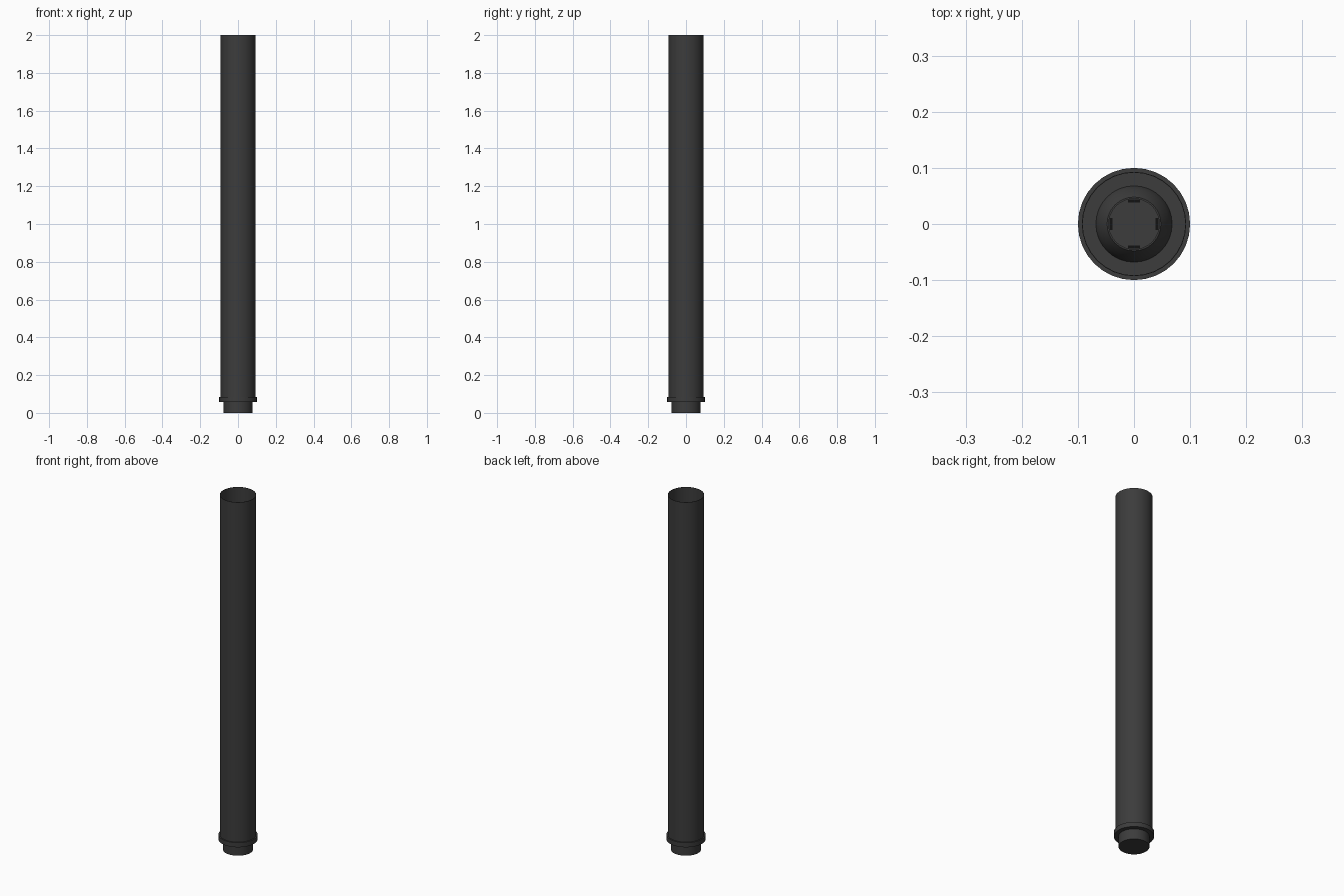
import bpy, bmesh, math

cube = bpy.data.objects.get("Cube")
if cube:
    bpy.data.objects.remove(cube, do_unlink=True)


def material(name, value):
    mat = bpy.data.materials.new(name)
    mat.use_nodes = True
    colour = (value, value, value, 1)
    mat.diffuse_color = colour
    mat.node_tree.nodes["Principled BSDF"].inputs["Base Color"].default_value = colour
    return mat


charcoal = material("charcoal", 0.045)
black = material("black", 0.006)


def finish(name, bm, mat):
    mesh = bpy.data.meshes.new(name)
    bm.to_mesh(mesh)
    bm.free()
    obj = bpy.data.objects.new(name, mesh)
    bpy.context.collection.objects.link(obj)
    mesh.materials.append(mat)
    bpy.ops.object.select_all(action="DESELECT")
    obj.select_set(True)
    bpy.context.view_layer.objects.active = obj
    bpy.ops.object.shade_smooth_by_angle(angle=math.radians(30))
    return obj


def lathe(name, profile, sides=32):
    """Spin an (r, z) profile, listed so that faces point outward when it rises."""
    bm = bmesh.new()
    verts = [bm.verts.new((r, 0, z)) for r, z in profile]
    edges = [bm.edges.new(pair) for pair in zip(verts, verts[1:])]
    bmesh.ops.spin(bm, geom=verts + edges, axis=(0, 0, 1), cent=(0, 0, 0),
                   angle=math.tau, steps=sides)
    bmesh.ops.remove_doubles(bm, verts=bm.verts, dist=1e-5)
    bmesh.ops.recalc_face_normals(bm, faces=bm.faces)
    return finish(name, bm, charcoal)


# Thin open tube with a floor inside
lathe("tube", [(0, 0.07), (0.093, 0.07), (0.093, 2), (0.0915, 2),
               (0.0915, 0.085), (0, 0.085)])

# Collar and plug at the foot
lathe("collar", [(0.07, 0.058), (0.1, 0.058), (0.1, 0.084), (0.07, 0.084)])
lathe("plug", [(0, 0), (0.077, 0), (0.077, 0.06), (0, 0.06)])

# Raised socket on the floor, with a shallow rim round its top
lathe("socket", [(0.068, 0.085), (0.062, 0.107), (0.048, 0.125),
                 (0.045, 0.125), (0.045, 0.122), (0, 0.122)])

# Four contact slots
for i in range(4):
    a = i * math.tau / 4
    bm = bmesh.new()
    bmesh.ops.create_cube(bm, size=1)
    bmesh.ops.scale(bm, verts=bm.verts, vec=(0.006, 0.021, 0.004))
    slot = finish(f"contact_slot_{i + 1}", bm, black)
    slot.location = (0.041 * math.cos(a), 0.041 * math.sin(a), 0.122)
    slot.rotation_euler.z = a
